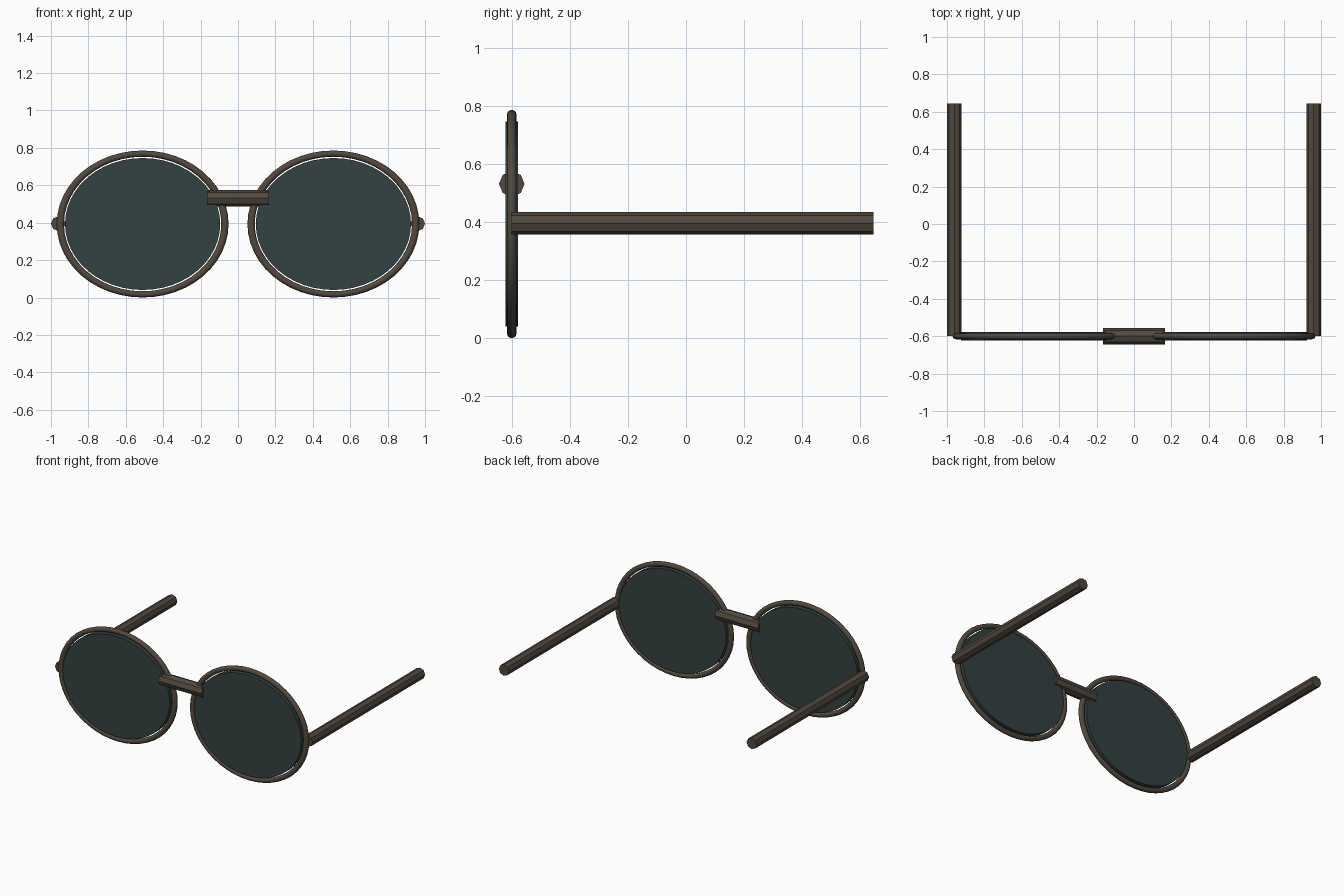
import bpy
import math

if "Cube" in bpy.data.objects:
    bpy.data.objects.remove(bpy.data.objects["Cube"])


def material(name, rgb):
    m = bpy.data.materials.new(name)
    m.diffuse_color = (*rgb, 1.0)
    m.use_nodes = True
    m.node_tree.nodes["Principled BSDF"].inputs["Base Color"].default_value = m.diffuse_color
    return m


brown = material("dark brown frame", (0.085, 0.066, 0.048))
teal = material("dark teal glass", (0.034, 0.053, 0.053))

FRONT_Y = -0.60
EYE_X, EYE_Z = 0.51, 0.393


def finish(name, mat, scale=(1, 1, 1)):
    """Name the new part, colour it and apply its size."""
    ob = bpy.context.object
    ob.name = name
    ob.scale = scale
    ob.data.materials.append(mat)
    bpy.ops.object.transform_apply(location=False, rotation=True, scale=True)
    return ob


def octagon_rod(name, centre, radius, length, rotation):
    """Eight-sided bar with corners pointing along the axes."""
    bpy.ops.mesh.primitive_cylinder_add(vertices=8, radius=radius, depth=length,
                                        location=centre, rotation=rotation)
    return finish(name, brown)


for side, label in ((-1, "left"), (1, "right")):
    # Oval rim
    bpy.ops.mesh.primitive_torus_add(
        major_radius=0.44, minor_radius=0.0195, major_segments=48, minor_segments=12,
        location=(side * EYE_X, FRONT_Y, EYE_Z), rotation=(math.pi / 2, 0, 0))
    finish(label + "_rim", brown, (1, 0.855, 0.85))
    bpy.ops.object.shade_smooth_by_angle(angle=math.radians(35))

    # Oval lens, slightly thicker than the rim
    bpy.ops.mesh.primitive_cylinder_add(
        vertices=48, radius=0.415, depth=0.044,
        location=(side * EYE_X, FRONT_Y, EYE_Z), rotation=(math.pi / 2, 0, 0))
    finish(label + "_lens", teal, (1, 0.85, 1))
    bpy.ops.object.shade_smooth_by_angle(angle=math.radians(35))

    # Straight temple arm
    octagon_rod(label + "_temple", (side * 0.961, 0.0225, 0.395), 0.039, 1.245,
                (math.pi / 2, 0, 0))

# Nose bridge
octagon_rod("nose_bridge", (0, FRONT_Y, 0.531), 0.044, 0.334, (0, math.pi / 2, 0))
